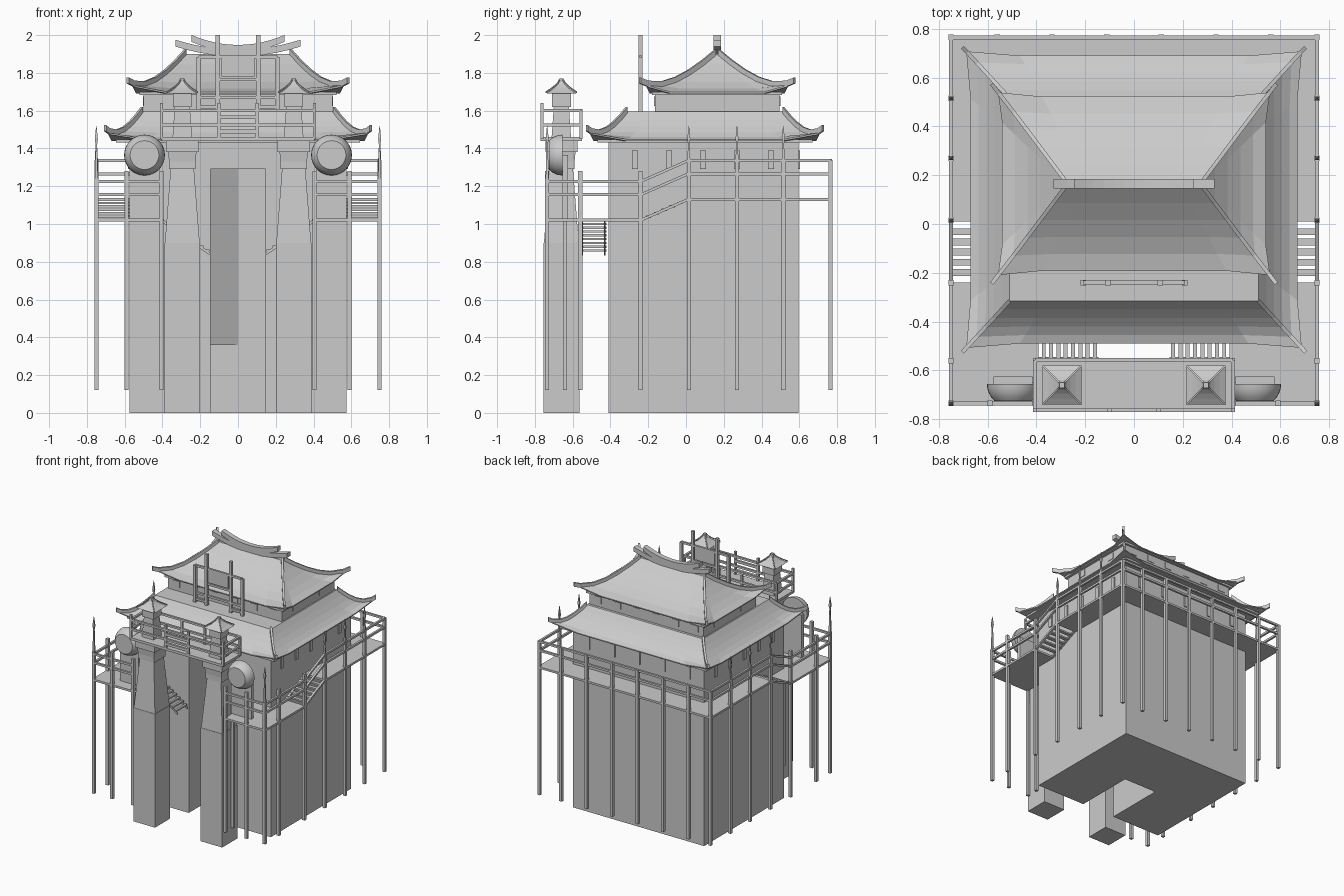
import bpy, bmesh
from math import sin, cos, pi
from mathutils import Vector

cube = bpy.data.objects.get("Cube")
if cube:
    bpy.data.objects.remove(cube, do_unlink=True)

stone = bpy.data.materials.new("plain grey")
stone.use_nodes = True
stone.diffuse_color = (0.6, 0.6, 0.6, 1)
stone.node_tree.nodes["Principled BSDF"].inputs["Base Color"].default_value = stone.diffuse_color

# Shared dimensions
SIDES = (-1, 1)
CORNERS = ((-1, -1), (1, -1), (1, 1), (-1, 1))
HALL_X, HALL_FRONT, HALL_BACK = 0.575, -0.41, 0.595
HALL_TOP, DOOR_TOP, DOOR_X, DOOR_BACK = 1.44, 1.29, 0.145, 0.07
RAIL_X, RAIL_FRONT, RAIL_BACK = 0.75, -0.735, 0.765
LOW_FLOOR, HIGH_FLOOR, STAIR_FOOT, STAIR_HEAD = 1.02, 1.13, -0.24, 0.01
STILT_FOOT, BAR, THIN = 0.12, 0.016, 0.008
TOWER_X, TOWER_Y, DECK = 0.295, -0.66, 1.45
DECK_X, DECK_HALF = 0.405, 0.103
SIGN_Y, ROOF_LEDGE = -0.24, 1.595


def loft(name, rings):
    """Join equal closed rings of points and cap both ends."""
    bm = bmesh.new()
    loops = [[bm.verts.new(point) for point in ring] for ring in rings]
    for lower, upper in zip(loops, loops[1:]):
        for i in range(len(lower)):
            bm.faces.new((lower[i - 1], lower[i], upper[i], upper[i - 1]))
    bm.faces.new(loops[0])
    bm.faces.new(loops[-1])
    bmesh.ops.recalc_face_normals(bm, faces=bm.faces)
    mesh = bpy.data.meshes.new(name)
    bm.to_mesh(mesh)
    bm.free()
    mesh.materials.append(stone)
    obj = bpy.data.objects.new(name, mesh)
    bpy.context.collection.objects.link(obj)
    return obj


def prism(name, outline, bottom, top):
    return loft(name, [[(x, y, z) for x, y in outline] for z in (bottom, top)])


def box(name, left, right, front, back, bottom, top):
    return prism(name, [(left, front), (right, front), (right, back), (left, back)], bottom, top)


def block(name, x, y, z, width, depth, height):
    """Box given by its centre and size."""
    return box(name, x - width / 2, x + width / 2, y - depth / 2, y + depth / 2,
               z - height / 2, z + height / 2)


def post(name, x, y, bottom, top, width=0.022):
    return block(name, x, y, (bottom + top) / 2, width, width, top - bottom)


def strip(name, path, width=BAR, height=BAR):
    """Sweep a rectangle along a path that is never vertical."""
    path = [Vector(point) for point in path]
    rings = []
    for i, point in enumerate(path):
        along = path[min(i + 1, len(path) - 1)] - path[max(i - 1, 0)]
        side = Vector((-along.y, along.x, 0)).normalized() * width / 2
        up = Vector((0, 0, height / 2))
        rings.append([point + a * side + b * up for a, b in CORNERS])
    return loft(name, rings)


def rails(name, path):
    """Two parallel rails above a floor path."""
    for rise in (0.135, 0.205):
        strip(name, [(x, y, z + rise) for x, y, z in path])


def taper(name, x, y, levels):
    """Square sections given as (half width, height)."""
    return loft(name, [[(x + a * half, y + b * half, z) for a, b in CORNERS] for half, z in levels])


def hip_roof(name, middle, top, eave, high, low, steps=5):
    """Concave hip roof with lifted corners, eave plate and curled hip ribs."""
    def section(t):
        half_x, half_y = (a + (b - a) * t for a, b in zip(top, eave))
        return half_x, half_y, low + (high - low) * max(1 - t, 0) ** 1.5, 0.035 * t ** 4

    rings = []
    for k in range(steps + 1):
        half_x, half_y, z, lift = section(k / steps)
        ring = []
        for a, b in CORNERS:
            x, y = a * half_x, b * half_y
            near = [(x * 0.7, middle + y, z), (x, middle + y * 0.7, z)]
            if a == b:
                near.reverse()
            ring += [near[0], (x + a * lift / 2, middle + y + b * lift / 2, z + lift), near[1]]
        rings.append(ring)
    rings.append([(x, y, z - THIN) for x, y, z in rings[-1]])
    loft(name, rings)
    block(name + "_soffit", 0, middle, low - THIN, eave[0] * 1.93, eave[1] * 1.93, BAR)
    for a, b in CORNERS:
        path = []
        for k in range(steps + 2):
            half_x, half_y, z, lift = section(min(k / steps, 1.1))
            path.append((a * (half_x + lift / 3), middle + b * (half_y + lift / 3), z + lift + THIN))
        strip(name + "_rib", path, BAR, 2 * BAR)


# Main hall with a deep entrance recess
prism("hall_wall", [(-HALL_X, HALL_FRONT), (-DOOR_X, HALL_FRONT), (-DOOR_X, DOOR_BACK),
                    (DOOR_X, DOOR_BACK), (DOOR_X, HALL_FRONT), (HALL_X, HALL_FRONT),
                    (HALL_X, HALL_BACK), (-HALL_X, HALL_BACK)], 0, DOOR_TOP)
box("hall_upper_wall", -HALL_X, HALL_X, HALL_FRONT, HALL_BACK, DOOR_TOP, HALL_TOP)
prism("entrance_slanted_wall", [(-DOOR_X, -DOOR_BACK / 3), (0, DOOR_BACK), (-DOOR_X, DOOR_BACK)],
      0.36, DOOR_TOP)

# Slot windows under the lower eave
for i in range(-2, 3):
    block("back_slot", 0.22 * i, HALL_BACK, 1.34, 2 * BAR, BAR, 0.1)
    for s in SIDES:
        block("side_slot", s * HALL_X, 0.09 + 0.18 * i, 1.34, BAR, 2 * BAR, 0.1)

# Upper storey with small window plates
STOREY_Y, STOREY_X, STOREY_HALF = 0.165, 0.5, 0.33
block("upper_storey", 0, STOREY_Y, 1.645, 2 * STOREY_X, 2 * STOREY_HALF, 0.1)
for s in SIDES:
    for i in range(6):
        block("upper_window", 0.17 * (i - 2.5), STOREY_Y + s * STOREY_HALF, 1.65, 0.06, THIN, 0.05)
    for i in SIDES:
        block("upper_side_window", s * STOREY_X, STOREY_Y + i * 0.165, 1.65, THIN, 0.06, 0.05)

# Roofs and ridge
hip_roof("lower_roof", 0.1, (0.51, 0.415), (0.67, 0.59), ROOF_LEDGE, HALL_TOP + THIN)
hip_roof("upper_roof", STOREY_Y, (0.28, 0.01), (0.54, 0.357), 1.9, 1.7)
for name, half, middle in (("ridge", 0.33, 1.905), ("ridge_crest", 0.245, 1.93)):
    strip(name, [(half * t / 6, STOREY_Y, middle + 0.052 * (t / 6) ** 2) for t in range(-6, 7)],
          0.04, 0.036)

# Signboard frame standing on the lower roof
INNER, OUTER, SIGN_TOP = 0.107, 0.208, 1.885
for s in SIDES:
    post("inner_sign_post", s * INNER, SIGN_Y, ROOF_LEDGE, 2)
    post("outer_sign_post", s * OUTER, SIGN_Y, ROOF_LEDGE, SIGN_TOP)
    strip("sign_side_rail", [(s * INNER, SIGN_Y, 1.62), (s * OUTER, SIGN_Y, 1.62)])
for half, z in ((OUTER, SIGN_TOP), (INNER, 1.765), (OUTER, 1.67)):
    strip("sign_beam", [(-half, SIGN_Y, z), (half, SIGN_Y, z)])
block("sign_panel", 0, SIGN_Y, 1.83, 0.175, BAR, 0.1)

# Back walkway with railing and stilts
EDGE_X, EDGE_BACK, EDGE_FRONT = RAIL_X + THIN, RAIL_BACK + THIN, RAIL_FRONT - THIN
box("back_walkway", -EDGE_X, EDGE_X, HALL_BACK, EDGE_BACK, HIGH_FLOOR - THIN, HIGH_FLOOR + THIN)
rails("back_rail", [(-RAIL_X, RAIL_BACK, HIGH_FLOOR), (RAIL_X, RAIL_BACK, HIGH_FLOOR)])
for x in [-RAIL_X, RAIL_X] + [0.224 * (i - 2.5) for i in range(6)]:
    post("back_post", x, RAIL_BACK, STILT_FOOT, 1.34)

for s in SIDES:
    # Side and front walkways
    for name, inner, front, back, floor in (
            ("side_walkway", HALL_X, STAIR_HEAD, HALL_BACK, HIGH_FLOOR),
            ("low_side_walkway", HALL_X, HALL_FRONT, STAIR_FOOT, LOW_FLOOR),
            ("front_walkway", DECK_X, EDGE_FRONT, HALL_FRONT, LOW_FLOOR)):
        box(name, s * inner, s * EDGE_X, front, back, floor - THIN, floor + THIN)
    rails("side_rail", [(s * RAIL_X, RAIL_FRONT, LOW_FLOOR), (s * RAIL_X, STAIR_FOOT, LOW_FLOOR),
                        (s * RAIL_X, STAIR_HEAD, HIGH_FLOOR), (s * RAIL_X, RAIL_BACK, HIGH_FLOOR)])
    rails("front_rail", [(s * RAIL_X, RAIL_FRONT, LOW_FLOOR), (s * DECK_X, RAIL_FRONT, LOW_FLOOR)])

    # Side stairs
    for x in (HALL_X + THIN, RAIL_X):
        strip("side_stringer", [(s * x, STAIR_FOOT, LOW_FLOOR), (s * x, STAIR_HEAD, HIGH_FLOOR)])
    for i in range(1, 6):
        t = i / 6
        block("side_step", s * 0.66, STAIR_FOOT + (STAIR_HEAD - STAIR_FOOT) * t,
              LOW_FLOOR + (HIGH_FLOOR - LOW_FLOOR) * t, 0.165, 0.028, 0.012)

    # Stilts, with spikes on some of them
    for y in (0.015, 0.27, 0.515, RAIL_FRONT):
        top = 1.24 if y == RAIL_FRONT else 1.34
        post("side_post", s * RAIL_X, y, STILT_FOOT, top)
        taper("post_spike", s * RAIL_X, y, [(THIN, top), (THIN / 2, 1.42), (THIN, DECK), (0.001, 1.52)])
    for x, y in ((RAIL_X, STAIR_FOOT), (RAIL_X, -0.56), (0.59, RAIL_FRONT),
                 (DECK_X, RAIL_FRONT), (DECK_X, -0.64)):
        post("front_post", s * x, y, STILT_FOOT, 1.28)

    # Steps from the front walkway down to the entrance
    for i in range(9):
        block("entry_step", s * (0.4 - 0.03 * i), -0.49, LOW_FLOOR - 0.02 * i, BAR, 0.14, 0.012)
    for y in (-0.55, -0.43):
        strip("entry_stringer", [(s * DECK_X, y, LOW_FLOOR), (s * DOOR_X, y, 0.84)], THIN)

    # Gate tower
    x = s * TOWER_X
    post("gate_tower", x, TOWER_Y, 0, 0.9, 0.19)
    taper("tower_taper", x, TOWER_Y, [(0.092, 0.9), (0.062, DOOR_TOP)])
    post("tower_collar", x, TOWER_Y, DOOR_TOP, 1.33, 0.14)
    taper("tower_neck", x, TOWER_Y, [(0.07, 1.33), (0.075, 1.38)])
    post("tower_cap", x, TOWER_Y, 1.38, DECK, 0.17)

    # Lookout turret
    taper("turret", x, TOWER_Y, [(0.052, DECK), (0.04, 1.62)])
    post("turret_head", x, TOWER_Y, 1.62, 1.69, 0.1)
    roof = [(0.01 + 0.07 * (1 - t / 4) ** 1.5, 1.69 + BAR * t) for t in range(5)]
    taper("turret_roof", x, TOWER_Y, roof)
    post("turret_finial", x, TOWER_Y, 1.75, 1.77)
    for a, b in CORNERS:
        strip("turret_rib", [(x + a * half, TOWER_Y + b * half, z + THIN) for half, z in roof], THIN, THIN)

    # Round drum and its stand
    drum_x, drum_y, drum_z = s * 0.495, -0.655, 1.365
    rings = []
    for step in range(5):
        bulge = step * pi / 16
        radius, y = 0.108 * cos(bulge), drum_y - 0.1 * sin(bulge)
        rings.append([(drum_x + radius * cos(k * pi / 16), y, drum_z + radius * sin(k * pi / 16))
                      for k in range(32)])
    for face in loft("drum", rings).data.polygons:
        face.use_smooth = len(face.vertices) == 4
    box("drum_stand", drum_x - 0.08, drum_x + 0.08, drum_y, drum_y + 0.03, LOW_FLOOR, drum_z)

# Bridge deck over the gate towers, with its railings
block("bridge_deck", 0, TOWER_Y, DECK, 2 * DECK_X, 0.22, 0.02)
for side in SIDES:
    y = TOWER_Y + side * DECK_HALF
    for z in (1.525, 1.6):
        strip("bridge_rail", [(-DECK_X, y, z), (DECK_X, y, z)])
        x = side * DECK_X
        strip("bridge_end_rail", [(x, TOWER_Y - DECK_HALF, z), (x, TOWER_Y + DECK_HALF, z)])
    for x in (-DECK_X, -0.1, 0.1, DECK_X):
        post("bridge_post", x, y, DECK, 1.62 - 0.02 * side, BAR)
for z in (1.49, 1.565):
    block("bridge_middle_rail", 0, TOWER_Y - DECK_HALF, z, 0.2, BAR, 0.02)
